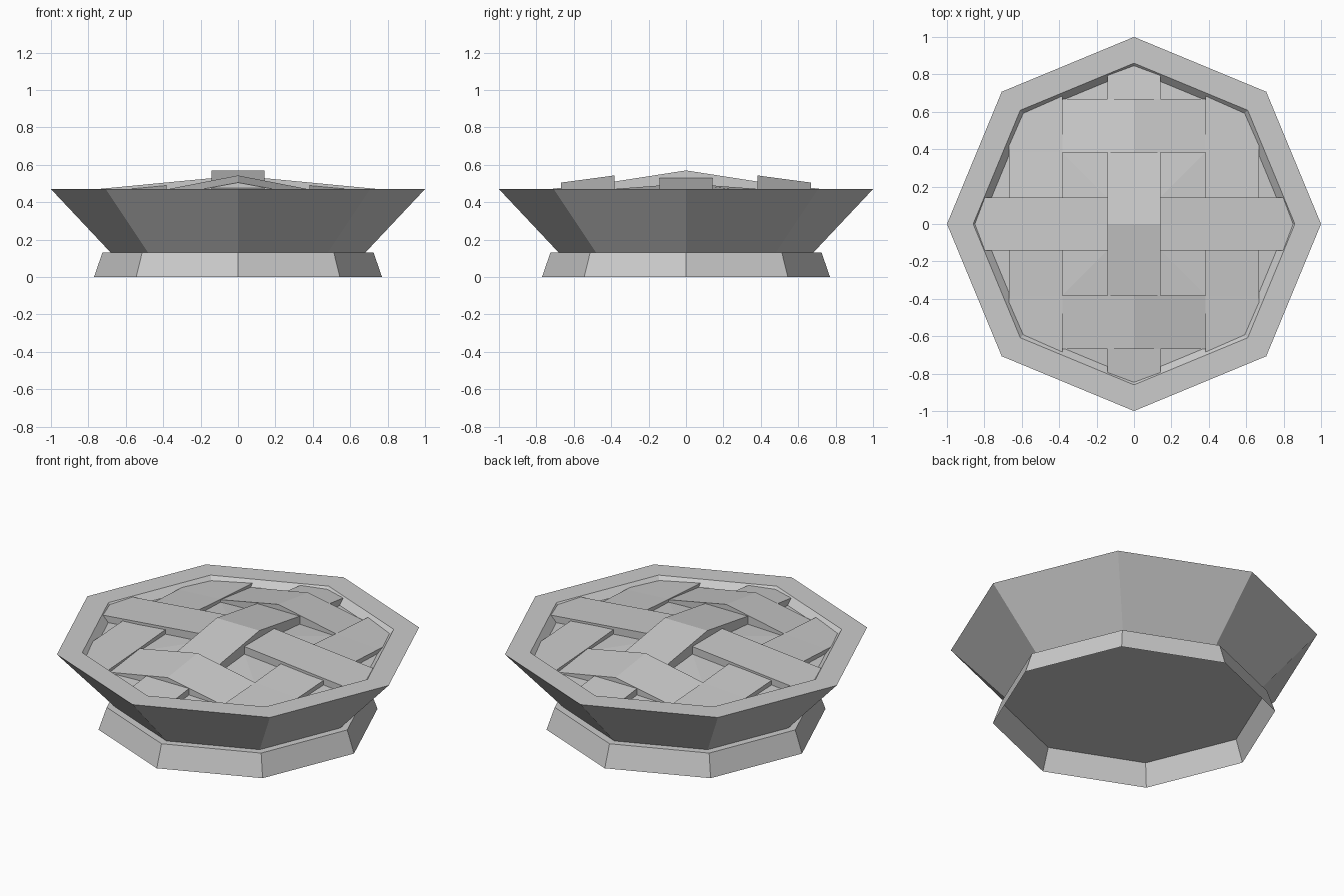
import bpy, bmesh, math
from mathutils import Vector

cube = bpy.data.objects.get("Cube")
if cube:
    bpy.data.objects.remove(cube, do_unlink=True)

GREY = (0.6, 0.6, 0.6, 1)
grey = bpy.data.materials.new("plain grey")
grey.use_nodes = True
grey.diffuse_color = GREY
grey.node_tree.nodes["Principled BSDF"].inputs["Base Color"].default_value = GREY

SIDES = 8
STEP = math.tau / SIDES


def finish(name, bm):
    bmesh.ops.recalc_face_normals(bm, faces=bm.faces)
    mesh = bpy.data.meshes.new(name)
    bm.to_mesh(mesh)
    bm.free()
    mesh.materials.append(grey)
    obj = bpy.data.objects.new(name, mesh)
    bpy.context.collection.objects.link(obj)
    return obj


def lathe(name, profile):
    """Eight-sided turned shell from (radius, height) pairs; zero radius is a pole."""
    bm = bmesh.new()
    rings = []
    for r, z in profile:
        if r == 0:
            rings.append([bm.verts.new((0, 0, z))] * SIDES)
        else:
            rings.append([bm.verts.new((r * math.cos(i * STEP), r * math.sin(i * STEP), z))
                          for i in range(SIDES)])
    for a, b in zip(rings, rings[1:]):
        for i in range(SIDES):
            j = (i + 1) % SIDES
            bm.faces.new(dict.fromkeys((a[i], a[j], b[j], b[i])))
    return finish(name, bm)


def strip(name, along_x, inner, outer, nodes, depth=0.07):
    """Pastry strip; nodes give (distance from middle, inner height, outer height)."""
    path = [(-t, a, b) for t, a, b in reversed(nodes[1:])] + nodes
    bm = bmesh.new()
    rows = []
    for t, zi, zo in path:
        section = [(inner, zi), (outer, zo), (outer, zo - depth), (inner, zi - depth)]
        rows.append([bm.verts.new((t, s, z) if along_x else (s, t, z)) for s, z in section])
    for a, b in zip(rows, rows[1:]):
        for i in range(4):
            j = (i + 1) % 4
            bm.faces.new((a[i], a[j], b[j], b[i]))
    bm.faces.new(rows[0])
    bm.faces.new(rows[-1])
    # Trim the ends just inside the tray wall
    reach = 0.87 * math.cos(STEP / 2)
    for k in range(SIDES):
        ang = (k + 0.5) * STEP
        n = Vector((math.cos(ang), math.sin(ang), 0))
        bmesh.ops.bisect_plane(bm, geom=bm.verts[:] + bm.edges[:] + bm.faces[:],
                               plane_co=n * reach, plane_no=n, clear_outer=True)
        bmesh.ops.holes_fill(bm, edges=[e for e in bm.edges if e.is_boundary], sides=0)
    return finish(name, bm)


# Foot: tapered skirt, hollow underneath, with a flat top
lathe("foot", [(0.77, 0), (0.725, 0.13), (0, 0.13)])

# Tray: flared side, flat rim and inner wall
lathe("tray", [(0.68, 0.13), (1, 0.47), (0.86, 0.47), (0.79, 0.40)])

# Filling: shallow cone resting against the inner wall
lathe("filling", [(0.825, 0.43), (0, 0.50)])

# Middle strips: lengthwise one passes over the crosswise one
HALF = 0.142
strip("middle_strip_lengthwise", False, -HALF, HALF,
      [(0, 0.57, 0.57), (0.385, 0.51, 0.51), (0.9, 0.45, 0.45)])
strip("middle_strip_crosswise", True, -HALF, HALF,
      [(0, 0.542, 0.542), (0.9, 0.456, 0.456)])

# Outer strips, mirrored: crosswise ones arch over the middle, lengthwise ones cover the corners
for sign, across, side in ((1, "back", "left"), (-1, "front", "right")):
    strip(across + "_strip", True, sign * 0.383, sign * 0.667,
          [(0, 0.543, 0.505), (0.385, 0.468, 0.434), (0.9, 0.41, 0.41)])
    strip(side + "_strip", False, sign * 0.383, sign * 0.667,
          [(0, 0.50, 0.473), (0.385, 0.471, 0.453), (0.9, 0.44, 0.43)])
